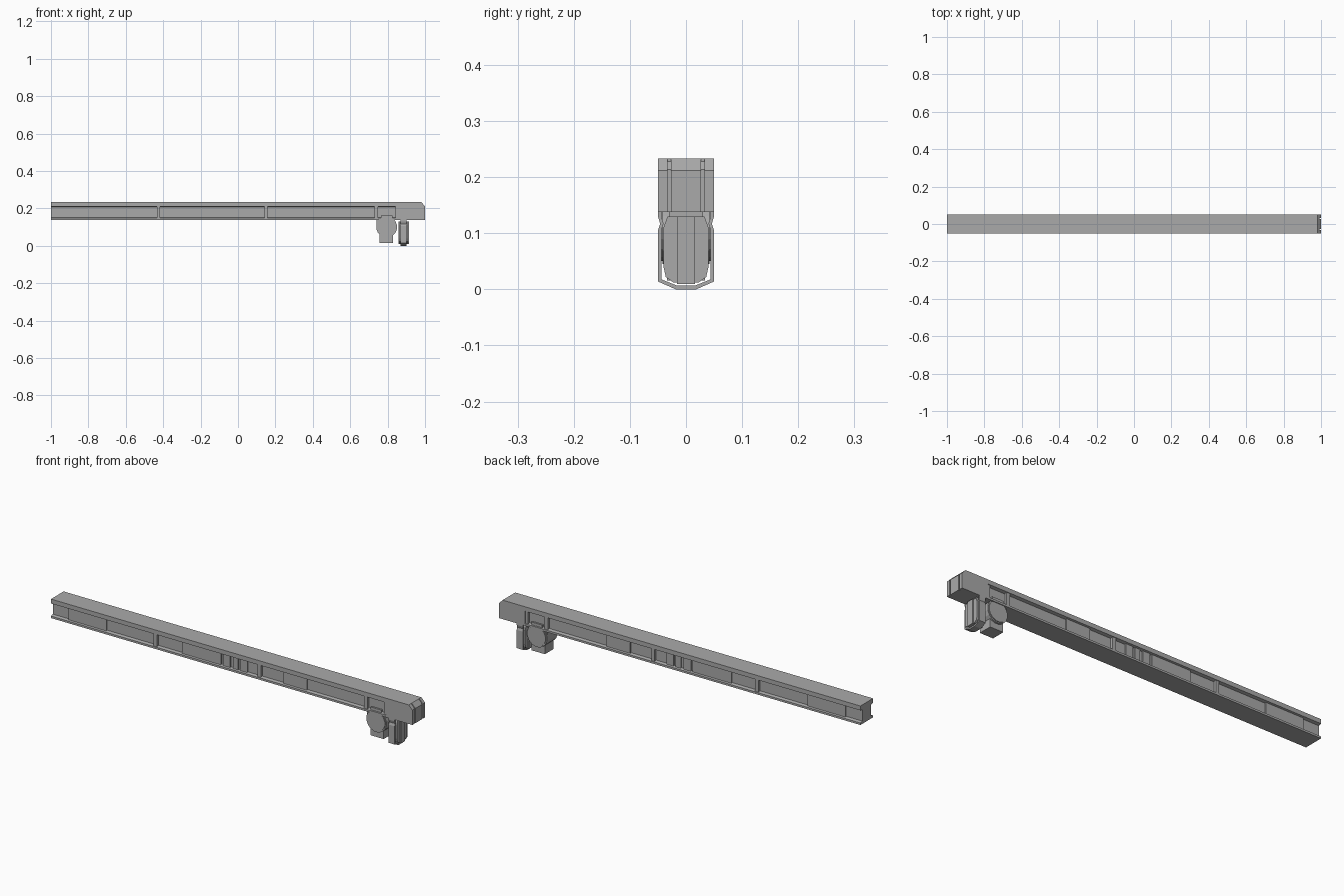
import bpy, math

cube = bpy.data.objects.get("Cube")
if cube:
    bpy.data.objects.remove(cube, do_unlink=True)

grey = bpy.data.materials.new("mid grey")
grey.use_nodes = True
colour = (0.40, 0.40, 0.40, 1)
grey.diffuse_color = colour
grey.node_tree.nodes["Principled BSDF"].inputs["Base Color"].default_value = colour


def prism(name, outline, axis, low, high):
    """Extrude a 2D outline along x (outline in y, z) or along y (outline in x, z)."""
    def place(p, d):
        return (d, p[0], p[1]) if axis == "x" else (p[0], d, p[1])
    n = len(outline)
    verts = [place(p, d) for d in (low, high) for p in outline]
    faces = [list(range(n))[::-1], list(range(n, 2 * n))]
    faces += [(i, (i + 1) % n, n + (i + 1) % n, n + i) for i in range(n)]
    mesh = bpy.data.meshes.new(name)
    mesh.from_pydata(verts, [], faces)
    mesh.materials.append(grey)
    obj = bpy.data.objects.new(name, mesh)
    bpy.context.collection.objects.link(obj)
    # Consistent outward normals
    import bmesh
    bm = bmesh.new()
    bm.from_mesh(mesh)
    bmesh.ops.recalc_face_normals(bm, faces=bm.faces)
    bm.to_mesh(mesh)
    bm.free()
    return obj


def box(name, x0, x1, half, z0, z1):
    return prism(name, [(-half, z0), (half, z0), (half, z1), (-half, z1)], "x", x0, x1)


def mirrored(half):
    """Close a right-hand outline, listed bottom to top, with its mirror image."""
    return half + [(-y, z) for y, z in reversed(half)]


TOP, BOTTOM, HALF = 0.233, 0.138, 0.05

# Long I-shaped beam
beam = mirrored([(HALF, BOTTOM), (HALF, 0.148), (0.035, 0.152),
                 (0.035, 0.207), (HALF, 0.211), (HALF, TOP)])
prism("beam", beam, "x", -1, 0.86)

# Raised web panels and full-depth ribs
for x0, x1 in [(-0.91, -0.70), (-0.28, -0.065), (-0.055, -0.015),
               (0.0, 0.03), (0.04, 0.08), (0.28, 0.41)]:
    box("web_panel", x0, x1, 0.041, 0.150, 0.209)
for x in (-0.425, 0.15, 0.74, 0.85):
    box("web_rib", x - 0.009, x + 0.009, 0.047, 0.145, 0.213)

# Solid end cap: a core plus three nose strips with narrow slots between
box("end_cap", 0.855, 0.98, HALF, BOTTOM, TOP)
nose = [(0.98, BOTTOM), (1.0, BOTTOM), (1.0, 0.212), (0.98, TOP)]
for y0, y1 in [(-0.05, -0.033), (-0.027, 0.027), (0.033, 0.05)]:
    prism("nose_strip", nose, "y", y0, y1)
slot = [(0.98, BOTTOM), (0.993, BOTTOM), (0.993, 0.214), (0.98, 0.228)]
for y in (-0.03, 0.03):
    prism("nose_slot", slot, "y", y - 0.003, y + 0.003)

# Round housing under the beam, with a foot and a top bracket
CX, CZ, R = 0.795, 0.100, 0.056
ring = [(CX + R * math.cos(math.tau * (i + 0.5) / 16),
         CZ + R * math.sin(math.tau * (i + 0.5) / 16)) for i in range(16)]
prism("round_housing", ring, "y", -0.042, 0.042)
small = [(CX + (x - CX) * 0.9, CZ + (z - CZ) * 0.9) for x, z in ring]
prism("round_cover", small, "y", -0.046, 0.046)
box("housing_foot", 0.757, 0.83, 0.034, 0.016, 0.08)
box("housing_bracket", 0.765, 0.825, 0.044, 0.13, 0.163)
box("housing_arm", 0.74, 0.78, 0.036, 0.10, 0.142)

# Hanging block with clipped lower corners and a raised centre strip
block = mirrored([(0.022, 0.012), (0.036, 0.022), (0.040, 0.04),
                  (0.040, 0.11), (0.033, 0.130)])
prism("hanging_block", block, "x", 0.862, 0.908)
box("centre_strip", 0.857, 0.914, 0.016, 0.010, 0.130)
box("block_neck", 0.868, 0.902, 0.030, 0.12, 0.14)

# Stirrup band wrapping the hanging block
outer = [(0.018, 0.0), (0.050, 0.014), (0.050, 0.105), (0.046, 0.117), (0.050, 0.130),
         (0.050, 0.139)]
inner = [(0.017, 0.007), (0.044, 0.018), (0.044, 0.105), (0.040, 0.117), (0.044, 0.130),
         (0.044, 0.139)]
for side in (1, -1):
    for a in range(len(outer) - 1):
        quad = [outer[a], outer[a + 1], inner[a + 1], inner[a]]
        prism("stirrup_side", [(side * y, z) for y, z in quad], "x", 0.868, 0.902)
prism("stirrup_base", mirrored([(0.018, 0.0), (0.017, 0.007)]), "x", 0.868, 0.902)
